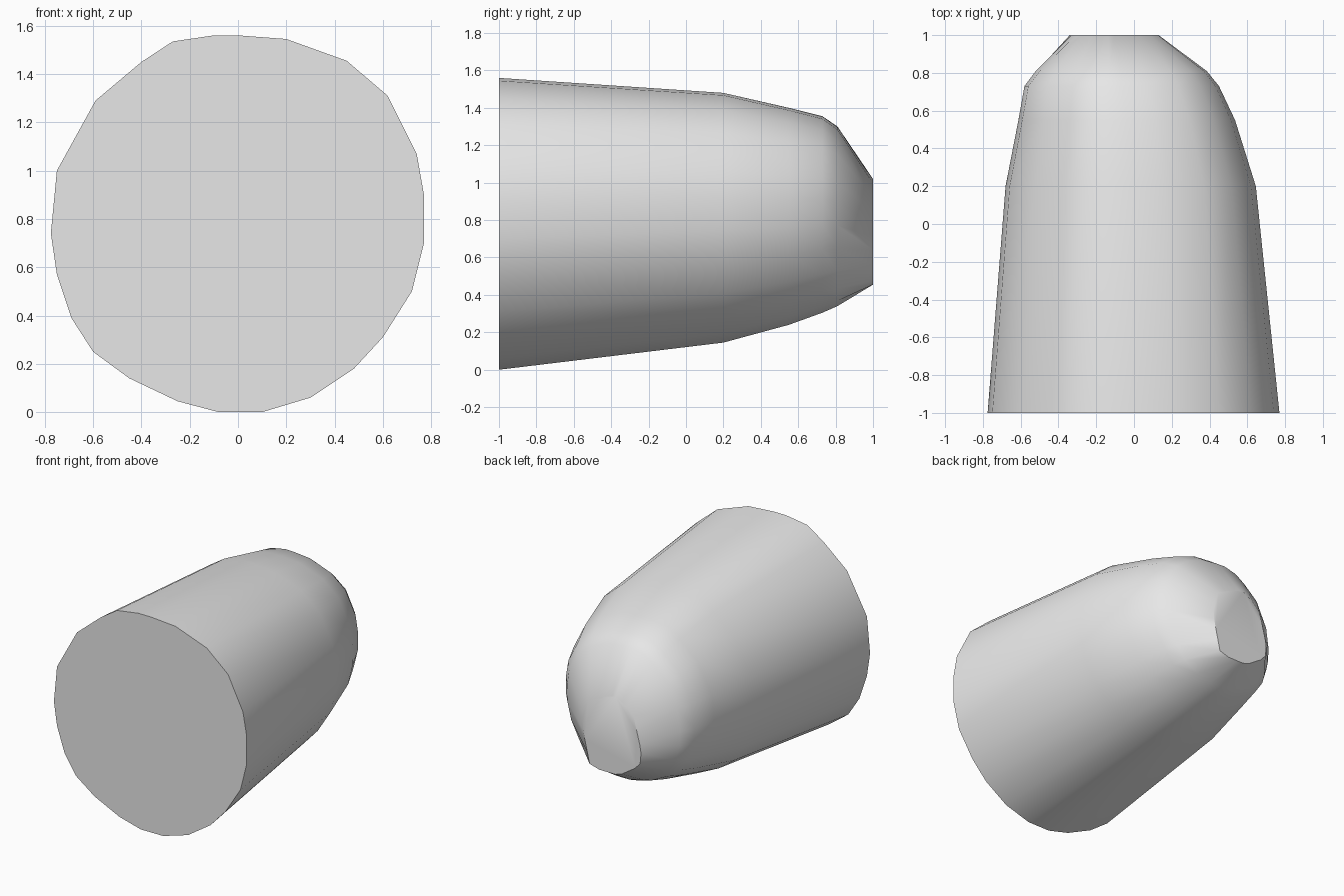
import bpy, bmesh, math
from mathutils import Vector

if "Cube" in bpy.data.objects:
    bpy.data.objects.remove(bpy.data.objects["Cube"])

grey = bpy.data.materials.new("plain grey")
grey.diffuse_color = (0.8, 0.8, 0.8, 1)
grey.use_nodes = True
grey.node_tree.nodes["Principled BSDF"].inputs["Base Color"].default_value = grey.diffuse_color

# Outline of the wide flat end and of the small cut tip, as (x, z)
BASE = [(0, 1.56), (.2, 1.545), (.45, 1.455), (.62, 1.31), (.74, 1.07), (.77, .9),
        (.77, .7), (.72, .5), (.6, .31), (.48, .18), (.3, .06), (.1, 0), (-.08, 0),
        (-.25, .045), (-.45, .14), (-.6, .25), (-.69, .39), (-.75, .57), (-.775, .74),
        (-.75, 1.0), (-.59, 1.29), (-.4, 1.45), (-.27, 1.535), (-.1, 1.56)]
TIP = [(-.133, 1.02), (-.013, .986), (.12, .91), (.13, .74), (.066, .455), (-.157, .455),
       (-.292, .545), (-.34, .604), (-.33, .70), (-.268, .937)]

# Sections along the body: y, left, right, bottom, top, share of the tip shape
SECTIONS = [(-1, -.775, .77, 0, 1.56, 0), (.2, -.68, .645, .145, 1.48, 0),
            (.55, -.612, .535, .24, 1.40, .05), (.73, -.58, .45, .305, 1.355, .12),
            (.81, -.52, .385, .34, 1.30, .25), (1, -.34, .13, .455, 1.02, 1)]


def fit(points, left, right, bottom, top):
    """Stretch an outline to fill a box."""
    xs, zs = [p[0] for p in points], [p[1] for p in points]
    return [Vector((left + (x - min(xs)) / (max(xs) - min(xs)) * (right - left),
                    bottom + (z - min(zs)) / (max(zs) - min(zs)) * (top - bottom)))
            for x, z in points]


def ray_hit(outline, direction):
    """Point where a ray from the centre meets an outline."""
    for a, b in zip(outline, outline[1:] + outline[:1]):
        edge = b - a
        det = edge.x * direction.y - edge.y * direction.x
        if abs(det) < 1e-9:
            continue
        t = (edge.x * a.y - edge.y * a.x) / det
        s = (direction.x * a.y - direction.y * a.x) / det
        if t > 0 and -1e-6 <= s <= 1 + 1e-6:
            return direction * t
    return direction


round_shape = fit(BASE, -1, 1, -1, 1)
tip_outline = fit(TIP, -1, 1, -1, 1)
tip_shape = [ray_hit(tip_outline, p) for p in round_shape]

# Tapered body lofted through the sections, closed at both ends
bm = bmesh.new()
rings = []
for y, left, right, bottom, top, share in SECTIONS:
    shape = [a.lerp(b, share) for a, b in zip(round_shape, tip_shape)]
    rings.append([bm.verts.new((p.x, y, p.y))
                  for p in fit(shape, left, right, bottom, top)])
n = len(BASE)
for r0, r1 in zip(rings, rings[1:]):
    for i in range(n):
        j = (i + 1) % n
        bm.faces.new((r0[i], r0[j], r1[j], r1[i]))
bm.faces.new(rings[0])
bm.faces.new(rings[-1])
bmesh.ops.recalc_face_normals(bm, faces=bm.faces)
mesh = bpy.data.meshes.new("tapered_body")
bm.to_mesh(mesh)
bm.free()
mesh.materials.append(grey)
body = bpy.data.objects.new("tapered_body", mesh)
bpy.context.collection.objects.link(body)

# Smooth sides, crisp end rims
bpy.context.view_layer.objects.active = body
body.select_set(True)
bpy.ops.object.shade_smooth_by_angle(angle=math.radians(38))
